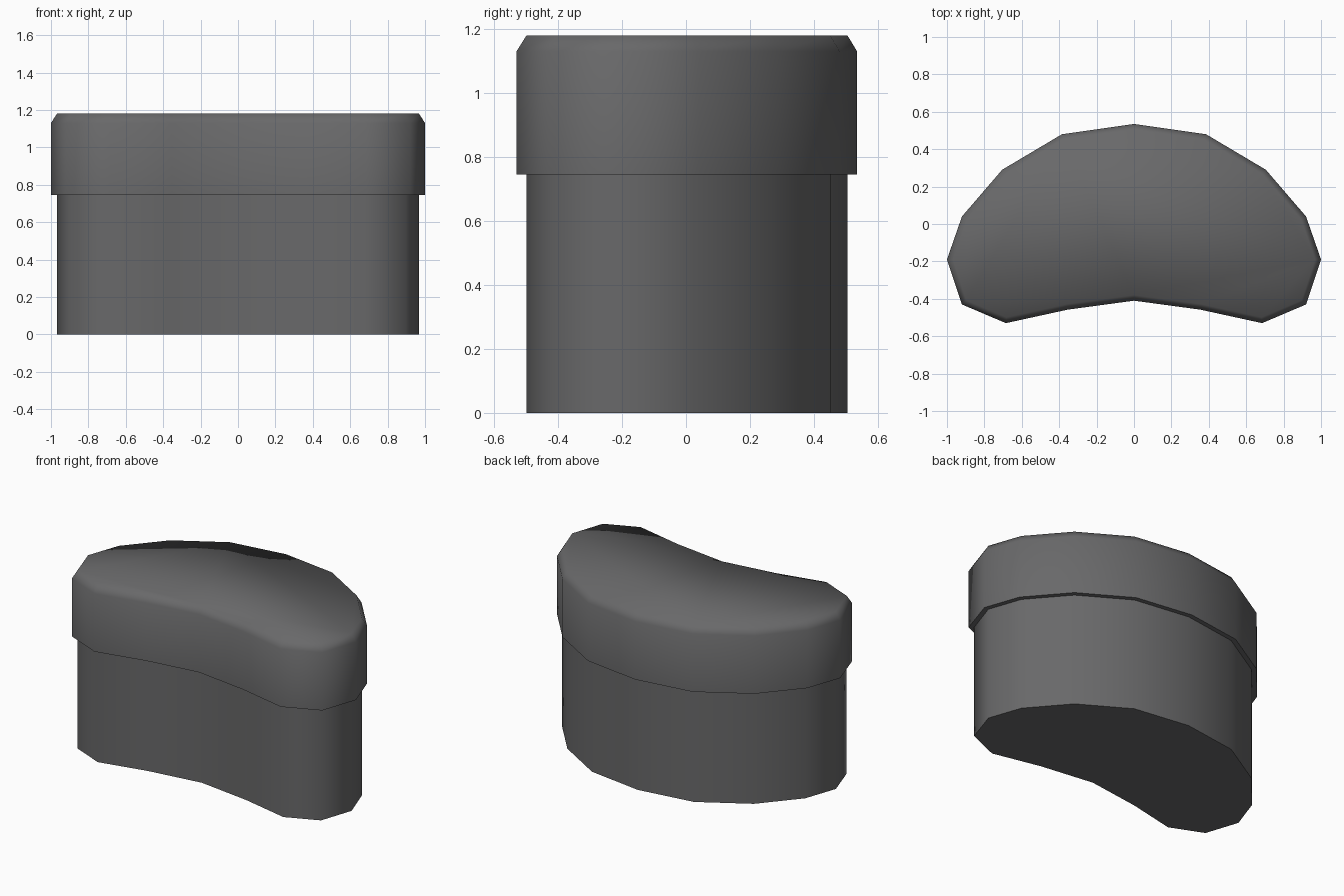
import bpy, bmesh, math

if "Cube" in bpy.data.objects:
    bpy.data.objects.remove(bpy.data.objects["Cube"])

# Kidney outline, right half, from back centre to front centre
HALF = [(0, .535), (.385, .48), (.705, .29), (.92, .04), (1.0, -.19),
        (.92, -.43), (.685, -.53), (.355, -.458), (0, -.41)]
OUTLINE = [(-x, y) for x, y in HALF] + [(x, y) for x, y in HALF[-2:0:-1]]  # counter-clockwise


def inset(points, d):
    """Move every side of the outline inwards by d."""
    result, n = [], len(points)
    for i, (x, y) in enumerate(points):
        ax, ay = points[i - 1]
        bx, by = points[(i + 1) % n]
        l1, l2 = math.hypot(x - ax, y - ay), math.hypot(bx - x, by - y)
        n1 = (-(y - ay) / l1, (x - ax) / l1)
        n2 = (-(by - y) / l2, (bx - x) / l2)
        k = d / (1 + n1[0] * n2[0] + n1[1] * n2[1])
        result.append((x + (n1[0] + n2[0]) * k, y + (n1[1] + n2[1]) * k))
    return result


def stack(name, levels, mat, cap_bottom=False, cap_top=False):
    """Skin a stack of outlines given as (inset, z)."""
    bm = bmesh.new()
    rings = [[bm.verts.new((x, y, z)) for x, y in inset(OUTLINE, d)] for d, z in levels]
    n = len(OUTLINE)
    for a, b in zip(rings, rings[1:]):
        for i in range(n):
            j = (i + 1) % n
            bm.faces.new((a[i], a[j], b[j], b[i]))
    if cap_bottom:
        bm.faces.new(rings[0][::-1])
    if cap_top:
        bm.faces.new(rings[-1])
    mesh = bpy.data.meshes.new(name)
    bm.to_mesh(mesh)
    bm.free()
    mesh.materials.append(mat)
    ob = bpy.data.objects.new(name, mesh)
    bpy.context.collection.objects.link(ob)
    bpy.ops.object.select_all(action='DESELECT')
    ob.select_set(True)
    bpy.context.view_layer.objects.active = ob
    bpy.ops.object.shade_smooth_by_angle(angle=math.radians(65))
    return ob


grey = bpy.data.materials.new("dark_grey")
grey.diffuse_color = (.14, .14, .143, 1)
grey.use_nodes = True
grey.node_tree.nodes["Principled BSDF"].inputs["Base Color"].default_value = grey.diffuse_color

R = .03
# Lower body
stack("body", [(R, 0), (R, .745)], grey, cap_bottom=True)
# Overhanging cap with underside lip and chamfered rim
stack("cap", [(R, .745), (0, .745), (0, 1.13), (R, 1.18)], grey, cap_top=True)
